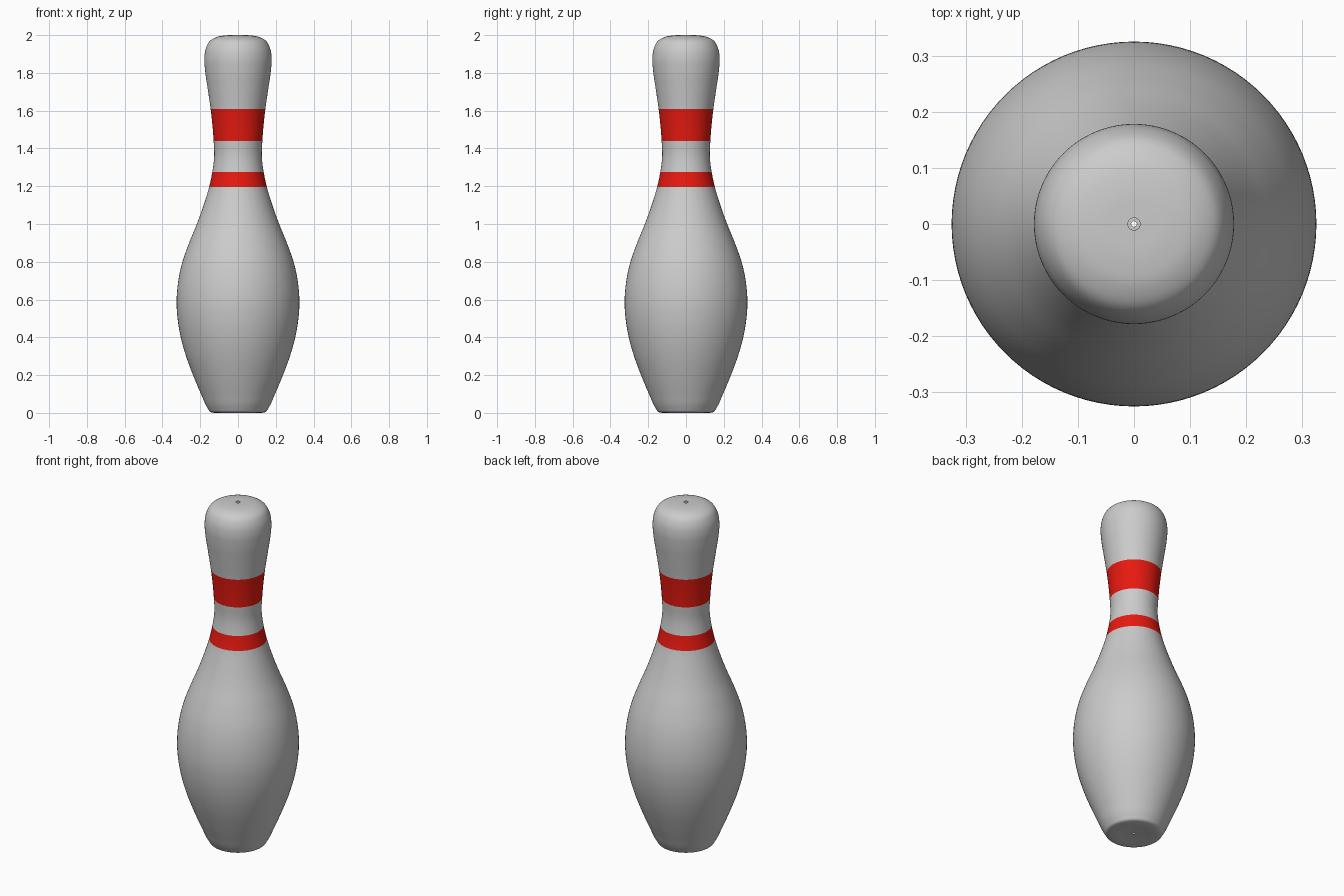
import bpy, bmesh, math

if "Cube" in bpy.data.objects:
    bpy.data.objects.remove(bpy.data.objects["Cube"])

SIDES, STEPS = 96, 6

# Silhouette as (radius, height), from base centre to crown; tiny axial holes at both ends
PROFILE = [(0.005, 0.005), (0.06, 0.003), (0.125, 0.0), (0.148, 0.006), (0.161, 0.025),
           (0.196, 0.1), (0.238, 0.2), (0.275, 0.3), (0.303, 0.4), (0.32, 0.5),
           (0.325, 0.57), (0.32, 0.67), (0.297, 0.79), (0.259, 0.9), (0.218, 1.0),
           (0.182, 1.1), (0.153, 1.195), (0.136, 1.275), (0.126, 1.36), (0.129, 1.44),
           (0.145, 1.61), (0.161, 1.72), (0.175, 1.82), (0.178, 1.88), (0.17, 1.93),
           (0.148, 1.97), (0.115, 1.989), (0.07, 1.998), (0.011, 2.0)]
STRIPES = [(1.195, 1.275), (1.44, 1.61)]


def smooth_path(pts):
    """Catmull-Rom curve with chord-length tangents, through every point."""
    def tangent(i):
        if i in (0, len(pts) - 1):
            a, b = (pts[0], pts[1]) if i == 0 else (pts[-2], pts[-1])
            d = math.dist(a, b)
            return [(b[k] - a[k]) / d for k in (0, 1)]
        a, p, b = pts[i - 1:i + 2]
        d0, d1 = math.dist(a, p), math.dist(p, b)
        return [((p[k] - a[k]) / d0 * d1 + (b[k] - p[k]) / d1 * d0) / (d0 + d1) for k in (0, 1)]
    out = []
    for i in range(len(pts) - 1):
        p, q, d = pts[i], pts[i + 1], math.dist(pts[i], pts[i + 1])
        m, n = tangent(i), tangent(i + 1)
        for s in range(STEPS):
            t = s / STEPS
            h = (2*t**3 - 3*t**2 + 1, (t**3 - 2*t**2 + t) * d, 3*t**2 - 2*t**3, (t**3 - t**2) * d)
            out.append(tuple(h[0]*p[k] + h[1]*m[k] + h[2]*q[k] + h[3]*n[k] for k in (0, 1)))
    return out + [pts[-1]]


# Lathe the silhouette; stripe faces get the red material
bm = bmesh.new()
rings = [[bm.verts.new((r * math.cos(2 * math.pi * j / SIDES), r * math.sin(2 * math.pi * j / SIDES), max(z, 0)))
          for j in range(SIDES)] for r, z in smooth_path(PROFILE)]
for lower, upper in zip(rings, rings[1:]):
    mid = (lower[0].co.z + upper[0].co.z) / 2
    red_band = any(a < mid < b for a, b in STRIPES)
    for j in range(SIDES):
        k = (j + 1) % SIDES
        face = bm.faces.new((lower[j], lower[k], upper[k], upper[j]))
        face.smooth = True
        face.material_index = int(red_band)

mesh = bpy.data.meshes.new("pin_body")
bm.to_mesh(mesh)
bm.free()
pin = bpy.data.objects.new("pin_body", mesh)
bpy.context.collection.objects.link(pin)

# Body and stripe colours
for name, colour in (("body_grey", (0.8, 0.8, 0.8, 1)), ("stripe_red", (0.8, 0.01, 0.005, 1))):
    mat = bpy.data.materials.new(name)
    mat.diffuse_color = colour
    mat.use_nodes = True
    mat.node_tree.nodes["Principled BSDF"].inputs["Base Color"].default_value = mat.diffuse_color
    mesh.materials.append(mat)
